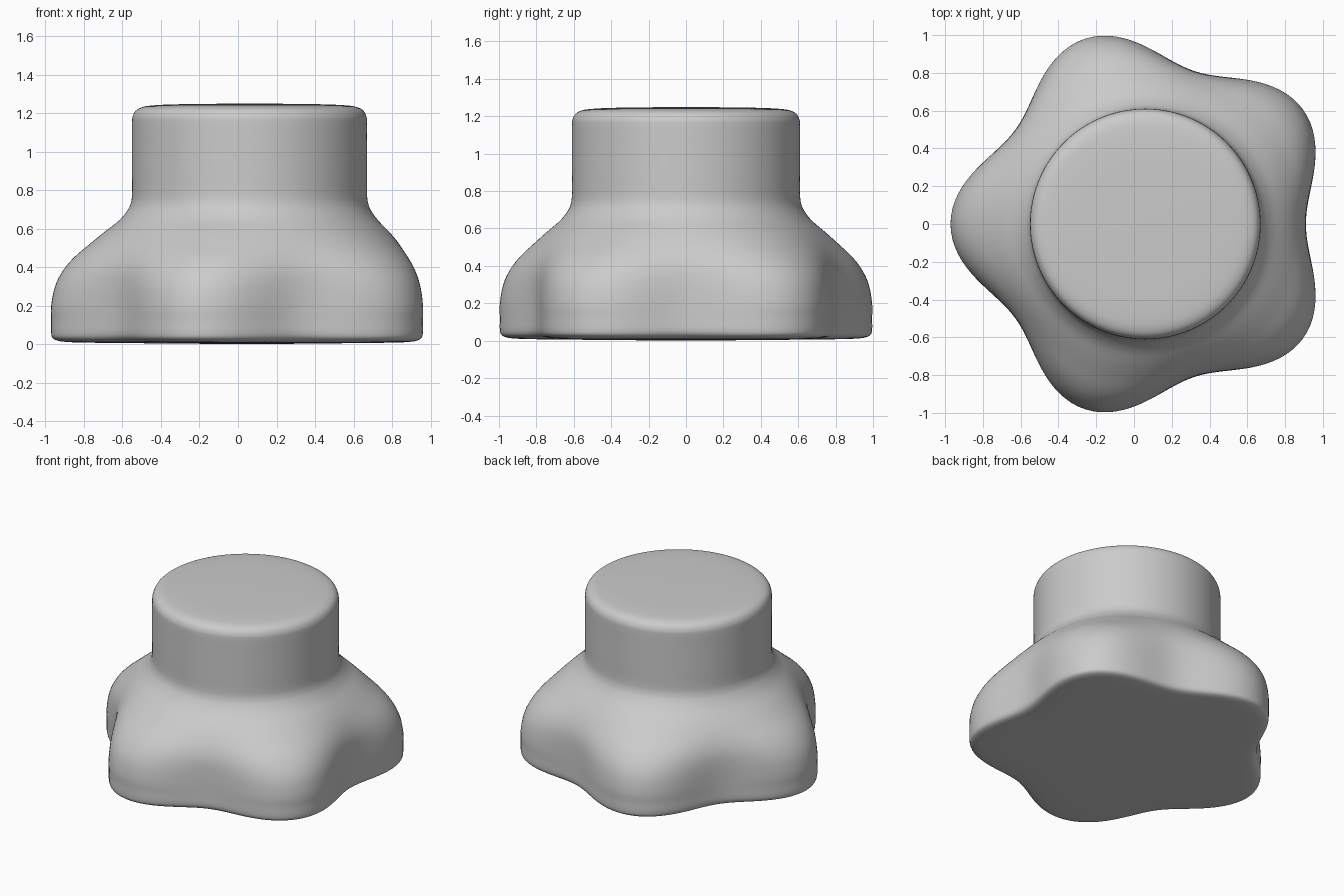
import bpy, bmesh, math

if "Cube" in bpy.data.objects:
    bpy.data.objects.remove(bpy.data.objects["Cube"])

SEGMENTS = 160
STEPS = 4
CENTRE_X = 0.06

# Profile rows: height, radius on a lobe, radius in a valley
profile = [
    (0.004, 0.45, 0.38), (0.008, 0.84, 0.68), (0.012, 0.95, 0.77),
    (0.018, 0.995, 0.813), (0.032, 1.022, 0.838), (0.06, 1.03, 0.849),
    (0.12, 1.03, 0.85), (0.20, 1.03, 0.85), (0.30, 1.01, 0.848),
    (0.38, 0.97, 0.84), (0.45, 0.912, 0.817), (0.52, 0.83, 0.777),
    (0.58, 0.757, 0.728), (0.64, 0.68, 0.67), (0.69, 0.637, 0.633),
    (0.73, 0.617, 0.616), (0.78, 0.61, 0.61), (0.90, 0.61, 0.61),
    (1.05, 0.61, 0.61), (1.15, 0.61, 0.61), (1.185, 0.606, 0.606),
    (1.213, 0.59, 0.59), (1.230, 0.56, 0.56), (1.239, 0.51, 0.51),
    (1.245, 0.40, 0.40), (1.248, 0.20, 0.20),
]


def smooth_rows(rows):
    """Catmull-Rom curve through the profile rows."""
    out = []
    for i in range(len(rows) - 1):
        p = [rows[max(0, min(len(rows) - 1, i + k))] for k in (-1, 0, 1, 2)]
        for s in range(STEPS):
            t = s / STEPS
            out.append(tuple(
                0.5 * (2 * b + (c - a) * t + (2 * a - 5 * b + 4 * c - d) * t * t
                       + (3 * b - a - 3 * c + d) * t ** 3)
                for a, b, c, d in zip(*p)))
    out.append(rows[-1])
    return out


# Five-lobed grip flowing into the round collar
bm = bmesh.new()
rings = []
for z, lobe, valley in smooth_rows(profile):
    ring = []
    for i in range(SEGMENTS):
        a = 2 * math.pi * i / SEGMENTS
        r = (lobe + valley) / 2 - (lobe - valley) / 2 * math.cos(5 * a)
        ring.append(bm.verts.new((CENTRE_X + r * math.cos(a), r * math.sin(a), z)))
    rings.append(ring)

for low, high in zip(rings, rings[1:]):
    for i in range(SEGMENTS):
        j = (i + 1) % SEGMENTS
        bm.faces.new((low[i], low[j], high[j], high[i]))

# Closed underside and top
bottom = bm.verts.new((CENTRE_X, 0, 0))
top = bm.verts.new((CENTRE_X, 0, 1.25))
for i in range(SEGMENTS):
    j = (i + 1) % SEGMENTS
    bm.faces.new((rings[0][j], rings[0][i], bottom))
    bm.faces.new((rings[-1][i], rings[-1][j], top))

bmesh.ops.recalc_face_normals(bm, faces=bm.faces)
for f in bm.faces:
    f.smooth = True
mesh = bpy.data.meshes.new("lobed_knob")
bm.to_mesh(mesh)
bm.free()
knob = bpy.data.objects.new("lobed_knob", mesh)
bpy.context.collection.objects.link(knob)
